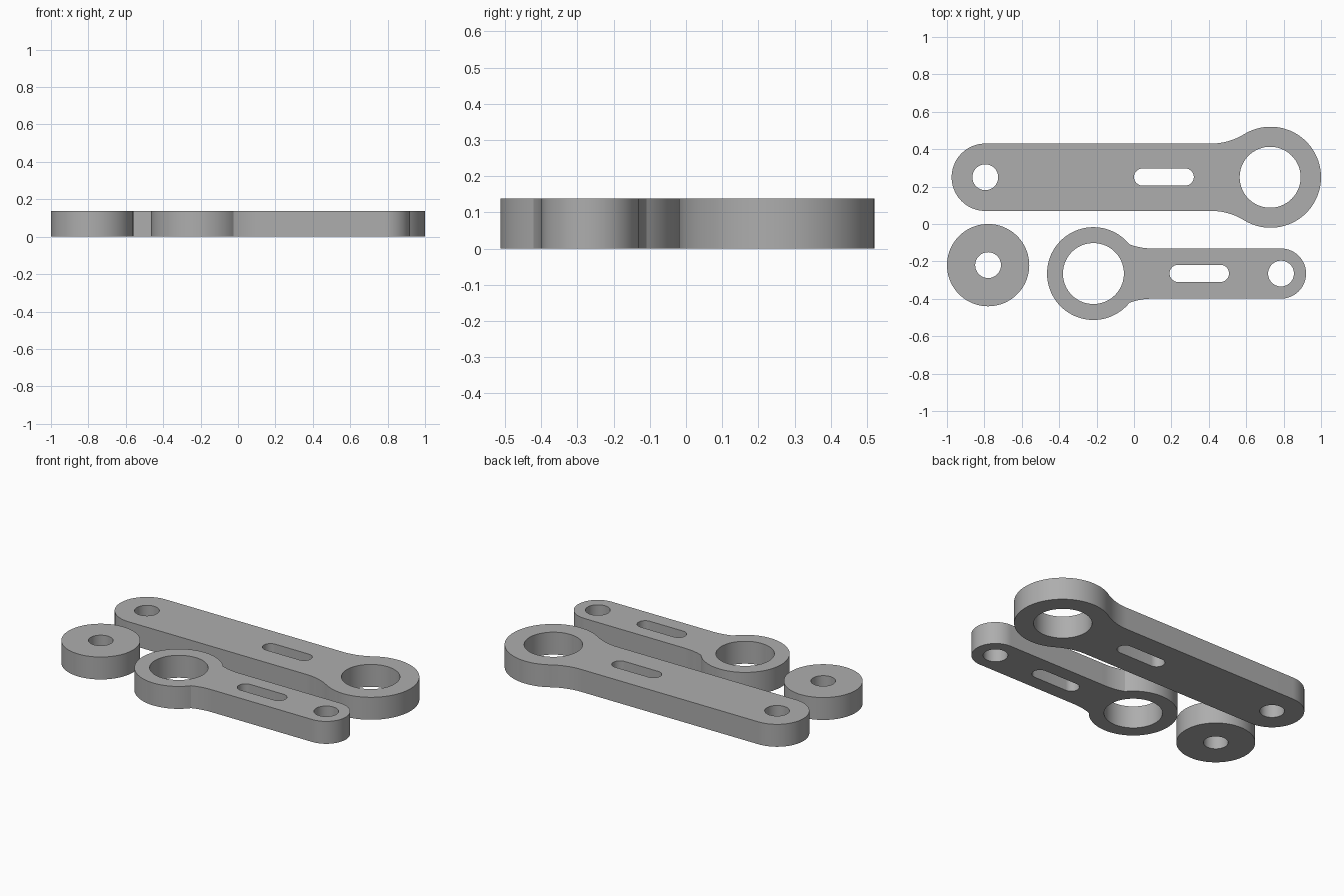
import bpy
import bmesh
from math import cos, sin, radians, atan2, pi

HEIGHT = 0.138

cube = bpy.data.objects.get("Cube")
if cube:
    bpy.data.objects.remove(cube, do_unlink=True)

grey = bpy.data.materials.new("plain_grey")
grey.use_nodes = True
colour = (0.42, 0.42, 0.42, 1)
grey.diffuse_color = colour
grey.node_tree.nodes["Principled BSDF"].inputs["Base Color"].default_value = colour


def arc(cx, cy, r, start, end, steps=24):
    return [(cx + r * cos(start + (end - start) * i / steps),
             cy + r * sin(start + (end - start) * i / steps)) for i in range(steps + 1)]


def circle(cx, cy, r):
    return arc(cx, cy, r, 0, 2 * pi, 72)[:-1]


def slot(x0, x1, cy, r):
    return arc(x1 - r, cy, r, -pi / 2, pi / 2, 16) + arc(x0 + r, cy, r, pi / 2, 1.5 * pi, 16)


def arm_outline(cx, cy, ring_r, pin_x, bar_r, join_deg, blend):
    """Ring at one end, rounded bar at the other, joined by curved shoulders."""
    side = 1 if cx > pin_x else -1
    length = abs(cx - pin_x)
    join = radians(join_deg)
    jx, jy = ring_r * cos(join), ring_r * sin(join)
    drop = jy - bar_r
    fillet_r = (blend ** 2 + drop ** 2) / (2 * drop)
    fx, fy = jx - blend, bar_r + fillet_r
    upper = arc(0, 0, ring_r, 0, join, 40)
    upper += arc(fx, fy, fillet_r, atan2(jy - fy, jx - fx), -pi / 2, 14)[1:]
    upper += arc(-length, 0, bar_r, pi / 2, pi)
    lower = [(x, -y) for x, y in reversed(upper[1:-1])]
    return [(cx + side * x, cy + y) for x, y in upper + lower]


def plate(name, loops):
    """Extrude an outline with holes into a solid plate standing on the floor."""
    curve = bpy.data.curves.new(name + "_profile", 'CURVE')
    curve.dimensions = '2D'
    curve.fill_mode = 'BOTH'
    curve.extrude = HEIGHT / 2
    for loop in loops:
        spline = curve.splines.new('POLY')
        spline.points.add(len(loop) - 1)
        for point, (x, y) in zip(spline.points, loop):
            point.co = (x, y, 0, 1)
        spline.use_cyclic_u = True
    helper = bpy.data.objects.new(name + "_profile", curve)
    bpy.context.collection.objects.link(helper)
    graph = bpy.context.evaluated_depsgraph_get()
    mesh = bpy.data.meshes.new_from_object(helper.evaluated_get(graph))
    bpy.data.objects.remove(helper, do_unlink=True)

    # Weld the caps to the walls and lift onto the floor
    bm = bmesh.new()
    bm.from_mesh(mesh)
    bmesh.ops.remove_doubles(bm, verts=bm.verts, dist=0.0002)
    bmesh.ops.translate(bm, verts=bm.verts, vec=(0, 0, HEIGHT / 2))
    bmesh.ops.recalc_face_normals(bm, faces=bm.faces)
    bm.to_mesh(mesh)
    bm.free()
    mesh.name = name
    mesh.materials.clear()
    mesh.materials.append(grey)
    obj = bpy.data.objects.new(name, mesh)
    bpy.context.collection.objects.link(obj)
    bpy.ops.object.select_all(action='DESELECT')
    obj.select_set(True)
    bpy.context.view_layer.objects.active = obj
    bpy.ops.object.shade_smooth_by_angle(angle=radians(25))
    return obj


# Long arm: ring on the left end, pin hole on the right end
plate("long_arm", [
    arm_outline(0.73, 0.25, 0.27, -0.795, 0.18, 121.7, 0.176),
    circle(0.728, 0.25, 0.163),
    circle(-0.795, 0.25, 0.069),
    slot(0.0, 0.32, 0.251, 0.046)])

# Short arm: ring on the right end, pin hole on the left end
plate("short_arm", [
    arm_outline(-0.217, -0.265, 0.248, 0.786, 0.134, 141, 0.125),
    circle(-0.217, -0.265, 0.163),
    circle(0.786, -0.265, 0.069),
    slot(0.19, 0.508, -0.264, 0.046)])

# Loose washer
plate("washer", [circle(-0.78, -0.22, 0.22), circle(-0.78, -0.22, 0.069)])
